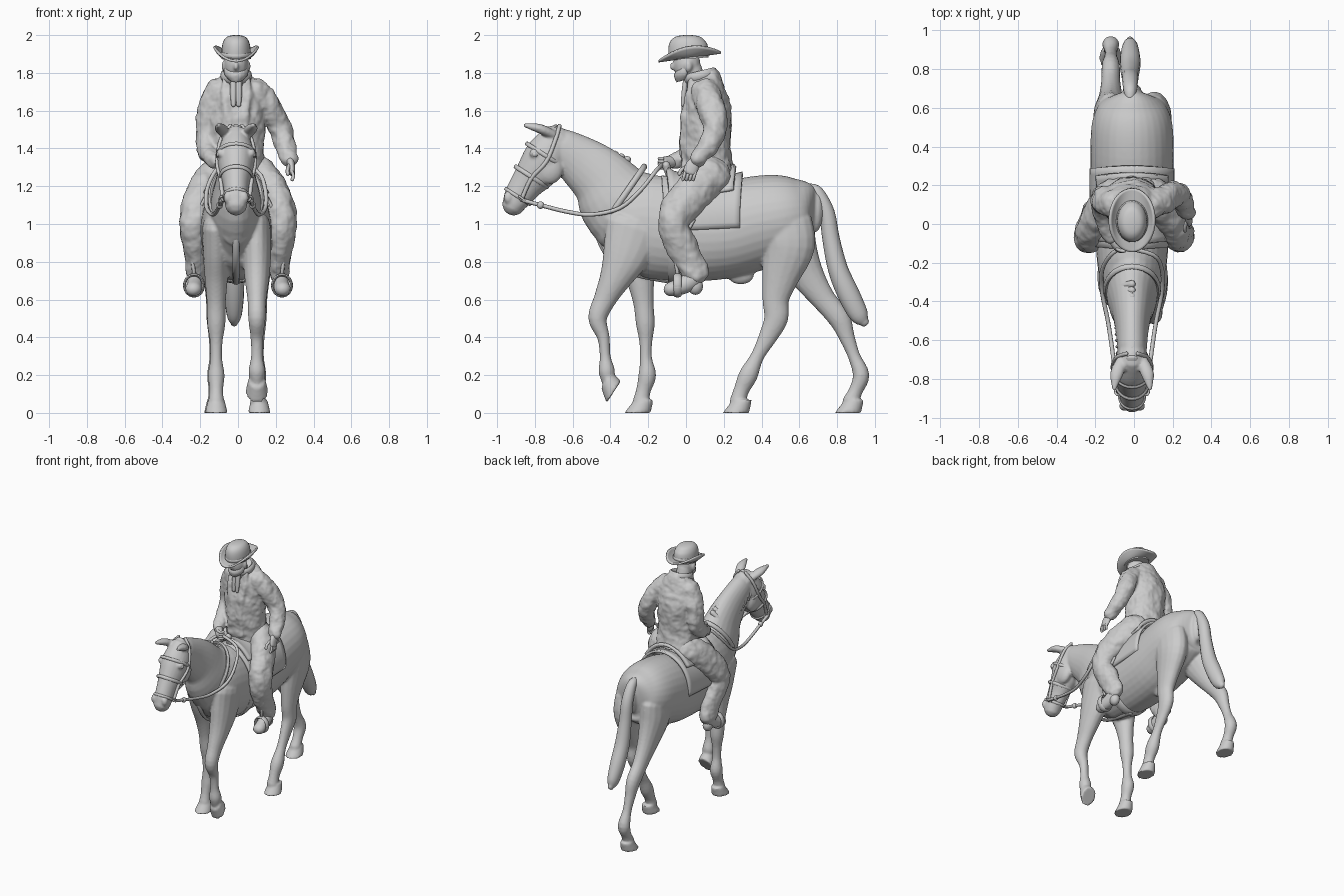
import bpy, bmesh, math
from mathutils import Vector, Matrix

CX = -0.01  # centre line of horse and rider


def loft(bm, stations, n=16, steps=4, ref=(1, 0, 0), rounded=True):
    """Tube through stations (x, y, z, radius along ref, radius across)."""
    p = [Vector(s) for s in stations]
    rows = []
    for i in range(len(p) - 1):
        a, b, c, d = p[max(i - 1, 0)], p[i], p[i + 1], p[min(i + 2, len(p) - 1)]
        for k in range(steps):
            t = k / steps
            rows.append(b + (c - a) * (0.5 * t) + (a * 2 - b * 5 + c * 4 - d) * (0.5 * t * t)
                        + (b * 3 - a - c * 3 + d) * (0.5 * t ** 3))
    rows.append(p[-1])
    rows = [(Vector(r[:3]), r[3], r[4]) for r in rows]
    if rounded:
        for end in (0, -1):
            c, rx, ry = rows[end]
            d = (c - rows[1 if end == 0 else -2][0]).normalized()
            for o, s in ((0.5, 0.87), (0.87, 0.5), (0.98, 0.2)):
                new = (c + d * min(rx, ry) * o, rx * s, ry * s)
                rows.insert(0, new) if end == 0 else rows.append(new)
    rings, ref = [], Vector(ref)
    for i, (c, rx, ry) in enumerate(rows):
        t = (rows[min(i + 1, len(rows) - 1)][0] - rows[max(i - 1, 0)][0]).normalized()
        side = (ref - t * ref.dot(t)).normalized()
        up = t.cross(side)
        rings.append([bm.verts.new(c + side * rx * math.cos(2 * math.pi * k / n)
                                   + up * ry * math.sin(2 * math.pi * k / n)) for k in range(n)])
    for r, q in zip(rings, rings[1:]):
        for k in range(n):
            bm.faces.new((r[k], r[(k + 1) % n], q[(k + 1) % n], q[k]))
    bm.faces.new(rings[0])
    bm.faces.new(rings[-1])


def flat(bm, x, rows, **kw):
    """Loft lying in a plane of constant x; rows are (y, z, rx, r)."""
    loft(bm, [(x,) + tuple(r) for r in rows], **kw)


def tube(bm, pts, r, n=8, **kw):
    loft(bm, [tuple(q) + (r, r) for q in pts], n=n, **kw)


def ring(bm, centre, rx, rz, axis, w, t):
    """Strap loop round an axis lying in the yz plane."""
    a = Vector(axis).normalized()
    up = a.cross(Vector((1, 0, 0)))
    pts = []
    for k in range(30):
        g = 2 * math.pi * k / 28
        q = Vector(centre) + Vector((1, 0, 0)) * rx * math.cos(g) + up * rz * math.sin(g)
        pts.append(tuple(q) + (w, t))
    loft(bm, pts, n=8, steps=1, ref=a, rounded=False)


def ball(bm, c, r):
    m = Matrix.Translation(c) @ Matrix.Diagonal((r[0], r[1], r[2], 1))
    bmesh.ops.create_uvsphere(bm, u_segments=16, v_segments=10, radius=1, matrix=m)


def finish(name, bm, voxel=0, smooth=4, folds=0, thick=0):
    bmesh.ops.recalc_face_normals(bm, faces=bm.faces)
    me = bpy.data.meshes.new(name)
    bm.to_mesh(me)
    bm.free()
    me.shade_smooth()
    me.set_sharp_from_angle(angle=math.radians(50))
    ob = bpy.data.objects.new(name, me)
    bpy.context.collection.objects.link(ob)
    if thick:
        m = ob.modifiers.new("thickness", 'SOLIDIFY')
        m.thickness, m.offset = thick, 0
    if voxel:
        m = ob.modifiers.new("blend", 'REMESH')
        m.mode, m.voxel_size, m.use_smooth_shade = 'VOXEL', voxel, True
        m = ob.modifiers.new("soften", 'SMOOTH')
        m.iterations = smooth
    if folds:
        tex = bpy.data.textures.new("cloth_folds", 'CLOUDS')
        tex.noise_scale = 0.07
        m = ob.modifiers.new("folds", 'DISPLACE')
        m.texture, m.strength, m.texture_coords = tex, folds, 'LOCAL'


def sheet(name, f, nu, nv, thick):
    bm = bmesh.new()
    g = [[bm.verts.new(f(i / nu, j / nv)) for j in range(nv + 1)] for i in range(nu + 1)]
    for i in range(nu):
        for j in range(nv):
            bm.faces.new((g[i][j], g[i + 1][j], g[i + 1][j + 1], g[i][j + 1]))
    bmesh.ops.remove_doubles(bm, verts=bm.verts, dist=1e-4)
    finish(name, bm, thick=thick)


# horse: trunk from (y, top, bottom, half width), then neck, head, legs, hooves blended together
bm = bmesh.new()
trunk = [(-0.4, 1.1, 0.87, .095), (-0.33, 1.2, 0.77, .155), (-0.2, 1.26, 0.715, .18), (0, 1.22, 0.695, .195),
         (0.2, 1.205, 0.71, .21), (0.35, 1.25, 0.75, .215), (0.5, 1.265, 0.8, .21), (0.59, 1.255, 0.85, .185),
         (0.645, 1.23, 0.9, .14), (0.68, 1.18, 0.95, .05)]
flat(bm, CX, [(y, (a + b) / 2, w, (a - b) / 2) for y, a, b, w in trunk], n=32)
flat(bm, CX, [(-.18, .98, .15, .25), (-.35, 1.11, .135, .22), (-.445, 1.235, .105, .17), (-.55, 1.325, .085, .14),
              (-.66, 1.405, .075, .105)], n=24)
flat(bm, CX, [(-.685, 1.44, .075, .095), (-.735, 1.365, .098, .115), (-.785, 1.285, .09, .11), (-.845, 1.21, .07, .088),
              (-.89, 1.145, .063, .075), (-.912, 1.105, .06, .062)], n=24)
flat(bm, .1, [(-.27, .98, .075, .16), (-.32, .83, .075, .125), (-.375, .71, .065, .085), (-.43, .6, .05, .06),
              (-.468, .5, .046, .05), (-.437, .4, .034, .033), (-.428, .3, .031, .029), (-.42, .225, .044, .043),
              (-.415, .175, .036, .035)])
flat(bm, -.115, [(-.27, .98, .075, .16), (-.255, .83, .07, .12), (-.24, .7, .06, .075), (-.225, .58, .05, .054),
                 (-.215, .47, .048, .05), (-.213, .38, .034, .035), (-.212, .29, .031, .032), (-.205, .2, .044, .047),
                 (-.225, .12, .036, .039), (-.238, .06, .042, .044)])
flat(bm, .105, [(.52, 1.0, .085, .15), (.54, .88, .09, .143), (.5, .72, .065, .1), (.475, .6, .05, .071),
                (.477, .5, .047, .064), (.432, .4, .036, .049), (.378, .3, .032, .036), (.33, .2, .045, .05),
                (.293, .12, .036, .041), (.275, .06, .042, .044)])
flat(bm, -.12, [(.53, 1.0, .085, .15), (.56, .88, .09, .135), (.64, .73, .065, .092), (.73, .6, .05, .064),
                (.812, .5, .047, .059), (.852, .4, .036, .042), (.89, .3, .031, .033), (.927, .2, .044, .044),
                (.9, .12, .036, .037), (.872, .06, .042, .044)])
ball(bm, (CX, .29, .73), (.035, .07, .05))
for s in (-1, 1):
    # cheeks, brows, nostril rims, ears
    ball(bm, (CX + s * .055, -.725, 1.29), (.04, .075, .08))
    ball(bm, (CX + s * .08, -.8, 1.375), (.024, .03, .025))
    ball(bm, (CX + s * .042, -.94, 1.14), (.025, .025, .035))
    loft(bm, [(CX + s * .055, -.71, 1.475, .03, .025), (CX + s * .08, -.775, 1.505, .034, .025),
              (CX + s * .092, -.85, 1.522, .012, .012)])
# hooves
shear = Matrix.Identity(4)
shear[1][2] = .5
for x, y, z, a in ((-.115, -.257, 0, 0), (.112, .264, 0, 0), (-.12, .857, 0, 0), (.1, -.383, .11, 57)):
    m = (Matrix.Translation((x, y, z)) @ Matrix.Rotation(math.radians(a), 4, 'X') @ shear
         @ Matrix.Diagonal((1, 1.16, 1, 1)) @ Matrix.Translation((0, 0, .034)))
    bmesh.ops.create_cone(bm, cap_ends=True, segments=24, radius1=.06, radius2=.044, depth=.068, matrix=m)
finish("horse_body", bm, voxel=.0085, smooth=3)

# tail
bm = bmesh.new()
flat(bm, -.02, [(.655, 1.19, .025, .025), (.695, 1.165, .035, .035), (.745, 1.06, .042, .042), (.768, .92, .045, .046),
                (.805, .76, .052, .053), (.86, .63, .052, .058), (.915, .52, .04, .05), (.945, .48, .02, .025)])
finish("tail", bm)

# mane and forelock strands
bm = bmesh.new()
for k in range(12):
    t = k / 11
    y, z = -.67 + .36 * t, 1.497 - .155 * t
    loft(bm, [(CX, y, z, .02, .018), (CX - .045 - .01 * t, y - .015, z - .05, .018, .016),
              (CX - .073 - .02 * t, y - .03, z - .13, .008, .01)], n=8, ref=(0, 1, .1))
flat(bm, CX, [(-.69, 1.515, .03, .012), (-.785, 1.455, .03, .014), (-.83, 1.38, .01, .008)], n=8)
finish("mane", bm)

# eyes
bm = bmesh.new()
for s in (-1, 1):
    ball(bm, (CX + s * .092, -.8, 1.368), (.013, .016, .014))
finish("eyes", bm)

# bridle, bit, reins
bm = bmesh.new()
ax = (0, -.54, -.84)
ring(bm, (CX, -.748, 1.365), .101, .114, ax, .011, .007)
ring(bm, (CX, -.818, 1.25), .085, .102, ax, .012, .007)
ring(bm, (CX, -.89, 1.145), .067, .078, ax, .009, .006)
for s in (-1, 1):
    tube(bm, [(CX + s * x, y, z) for x, y, z in
              ((.03, -.67, 1.52), (.08, -.69, 1.45), (.1, -.74, 1.33), (.083, -.82, 1.24), (.07, -.87, 1.13))], .011)
    ring(bm, (CX + s * .075, -.86, 1.13), .012, .028, (0, -.6, -.8), .006, .006)
    tube(bm, [(CX + s * x, y, z) for x, y, z in
              ((.08, -.86, 1.125), (.087, -.77, 1.1), (.105, -.63, 1.065), (.125, -.5, 1.05), (.155, -.35, 1.085),
               (.155, -.24, 1.18), (.11, -.16, 1.28))] + [(-.06, -.12, 1.32)], .011)
    ball(bm, (CX + s * .087, -.77, 1.1), (.017, .02, .02))
finish("bridle_and_reins", bm)

# breast collar, breast strap, girth
bm = bmesh.new()
ring(bm, (CX, -.335, 1.14), .138, .203, (0, -.82, .57), .016, .012)
flat(bm, CX, [(-.475, .98, .016, .01), (-.455, .9, .018, .012), (-.39, .8, .018, .012), (-.28, .735, .018, .012),
              (-.05, .69, .018, .012)], n=8)
ring(bm, (CX, -.06, .965), .192, .272, (0, 1, 0), .035, .01)
finish("harness_straps", bm)


# saddle blanket and saddle wrap over the back
def wrap(y0, y1, ang, rx, rz, cantle):
    def f(u, v):
        a, y = math.radians(ang * (2 * v - 1)), y0 + (y1 - y0) * u
        lift = cantle * (2 * u - 1) ** 4 * max(0, math.cos(a)) ** 2
        return (CX + (rx + .03 * u * math.cos(a)) * math.sin(a), y - .03 * math.sin(a) ** 2 * (u - .5),
                .97 + .02 * u + (rz + lift) * math.cos(a))
    return f


sheet("saddle_blanket", wrap(-.13, .3, 92, .21, .265, .015), 12, 28, .016)
sheet("saddle", wrap(-.1, .26, 50, .215, .282, .04), 12, 28, .022)
bm = bmesh.new()
flat(bm, CX, [(-.07, 1.24, .035, .035), (-.095, 1.28, .02, .02), (-.105, 1.31, .025, .022)])
finish("saddle_horn", bm)

# trousers, boots, stirrups
bm, boots, stirrups = bmesh.new(), bmesh.new(), bmesh.new()
flat(bm, CX, [(.12, 1.24, .15, .13), (.11, 1.36, .14, .12)])
for s in (-1, 1):
    loft(bm, [(s * x, y, z, a, b) for x, y, z, a, b in
              ((.11, .14, 1.26, .09, .11), (.18, .05, 1.18, .085, .105), (.225, -.04, 1.07, .08, .095),
               (.235, -.065, .98, .075, .082), (.225, -.02, .88, .065, .082), (.22, .03, .78, .056, .078),
               (.22, .055, .73, .052, .072))], n=20)
    loft(boots, [(s * .222, .055, .79, .035, .042), (s * .224, .045, .72, .04, .048),
                 (s * .228, -.01, .678, .043, .047), (s * .236, -.08, .655, .043, .038)])
    ball(boots, (s * .222, .05, .67), (.035, .04, .045))
    ring(stirrups, (s * .233, -.045, .675), .05, .056, (0, 1, 0), .02, .008)
    tube(stirrups, [(s * .215, .04, 1.02), (s * .24, -.05, .85), (s * .233, -.045, .74)], .01)
finish("trousers", bm, voxel=.01, smooth=3, folds=.022)
finish("boots", boots)
finish("stirrups", stirrups)

# jacket with sleeves: one arm hangs, the other holds the reins
bm = bmesh.new()
flat(bm, CX, [(.125, 1.25, .165, .135), (.11, 1.34, .15, .13), (.105, 1.46, .148, .133), (.11, 1.58, .155, .13),
              (.105, 1.68, .145, .115), (.1, 1.75, .11, .092), (.085, 1.8, .065, .075)], n=24, rounded=False)
loft(bm, [(.1, .1, 1.7, .07, .075), (.165, .13, 1.62, .065, .075), (.22, .155, 1.51, .06, .066),
          (.25, .12, 1.42, .052, .056), (.27, .06, 1.345, .043, .045)])
loft(bm, [(-.11, .1, 1.7, .07, .075), (-.155, .12, 1.6, .06, .072), (-.17, .12, 1.46, .055, .066),
          (-.16, .04, 1.38, .05, .055), (-.12, -.06, 1.335, .042, .042)])
# lapels blended onto the front
for s in (-1, 1):
    loft(bm, [(CX + s * x, y, z, .026, .014) for x, y, z in
              ((.05, .03, 1.77), (.055, .01, 1.7), (.045, -.012, 1.58), (.035, -.017, 1.45), (.045, -.01, 1.3))], n=10)
finish("jacket", bm, voxel=.009, smooth=3, folds=.025)

# collar and scarf
bm = bmesh.new()
for s in (-1, 1):
    flat(bm, CX + s * .014, [(.0, 1.77, .016, .015), (-.01, 1.7, .018, .014), (-.018, 1.63, .012, .01)], n=10)
ring(bm, (CX, .075, 1.785), .07, .08, (0, -.25, 1), .026, .014)
finish("collar_and_scarf", bm)

# hands
bm = bmesh.new()
loft(bm, [(.273, .05, 1.34, .022, .026), (.281, .035, 1.31, .02, .036), (.286, .02, 1.275, .017, .036)])
for k in range(4):
    y = -.008 + .018 * k
    tube(bm, [(.285, y + .004, 1.28), (.293, y - .002, 1.255), (.287, y - .008, 1.235)], .009)
tube(bm, [(.27, .01, 1.31), (.262, -.025, 1.285), (.264, -.035, 1.265)], .01)
loft(bm, [(-.125, -.05, 1.335, .025, .028), (-.09, -.1, 1.325, .03, .034), (-.07, -.12, 1.32, .03, .034)])
for k in range(4):
    z = 1.298 + .016 * k
    tube(bm, [(-.085, -.13, z), (-.055, -.14, z), (-.04, -.125, z)], .01, ref=(0, 0, 1))
finish("hands", bm)

# head, nose, ears, beard
bm = bmesh.new()
ball(bm, (CX, .005, 1.845), (.064, .072, .088))
ball(bm, (CX, -.068, 1.835), (.013, .018, .022))
flat(bm, CX, [(.06, 1.72, .055, .055), (.03, 1.82, .052, .055)])
for s in (-1, 1):
    ball(bm, (CX + s * .066, .012, 1.835), (.01, .02, .028))
finish("head", bm, voxel=.008, smooth=2)
bm = bmesh.new()
for k in range(9):
    a = math.radians(-80 + 20 * k)
    x, y = math.sin(a), -math.cos(a)
    loft(bm, [(CX + .055 * x, .01 + .056 * y, 1.835 - .03 * math.cos(a), .012, .012),
              (CX + .05 * x, .005 + .056 * y, 1.8 - .015 * math.cos(a), .016, .014),
              (CX + .032 * x, -.005 + .042 * y, 1.768 - .012 * math.cos(a), .008, .008)], n=8)
finish("beard", bm, voxel=.007, smooth=1)


# hat with curled brim
def brim(u, v):
    a = 2 * math.pi * u
    y = .02 + (.07 + .095 * v) * math.sin(a)
    return (CX + (.06 + .056 * v) * math.cos(a), y, 1.885 + .14 * (y - .02) + .055 * v * v * math.cos(a) ** 2)


sheet("hat_brim", brim, 40, 8, .013)
bm = bmesh.new()
flat(bm, CX, [(.015, 1.875, .078, .105), (.012, 1.92, .077, .106), (.01, 1.955, .072, .1), (.01, 1.98, .06, .082),
              (.01, 1.994, .042, .058), (.01, 2.0, .015, .02)], n=24, steps=3, rounded=False)
ring(bm, (CX, .014, 1.9), .078, .104, (0, -.12, 1), .012, .005)
finish("hat_crown", bm)
